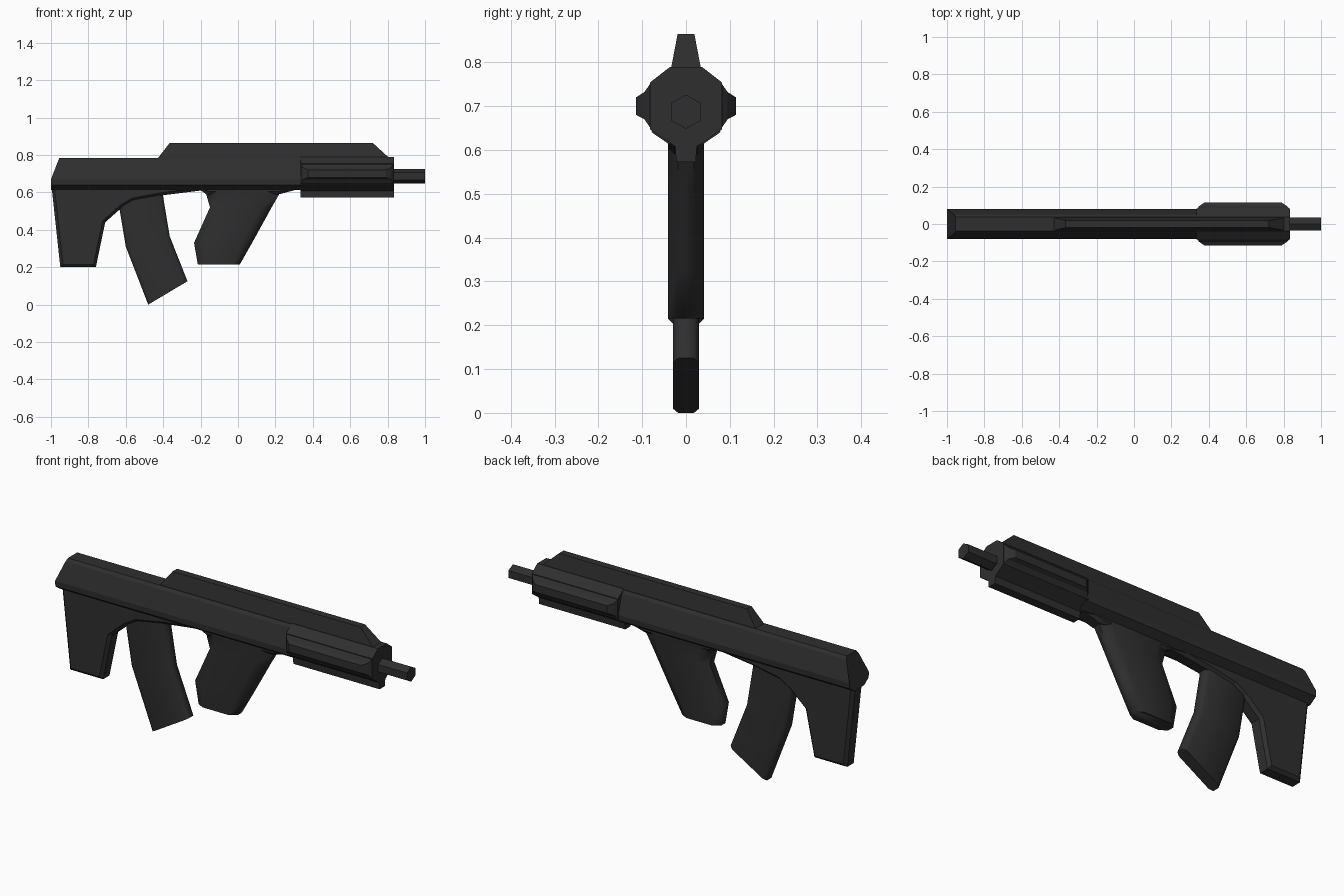
import bpy, bmesh, math

if "Cube" in bpy.data.objects:
    bpy.data.objects.remove(bpy.data.objects["Cube"])

gunmetal = bpy.data.materials.new("dark_gunmetal")
gunmetal.diffuse_color = (0.028, 0.028, 0.028, 1)
gunmetal.use_nodes = True
gunmetal.node_tree.nodes["Principled BSDF"].inputs["Base Color"].default_value = gunmetal.diffuse_color


def finish(name, bm, smooth=None):
    bmesh.ops.recalc_face_normals(bm, faces=bm.faces)
    mesh = bpy.data.meshes.new(name)
    bm.to_mesh(mesh)
    bm.free()
    mesh.materials.append(gunmetal)
    obj = bpy.data.objects.new(name, mesh)
    bpy.context.collection.objects.link(obj)
    if smooth:
        bpy.ops.object.select_all(action='DESELECT')
        obj.select_set(True)
        bpy.context.view_layer.objects.active = obj
        bpy.ops.object.shade_smooth_by_angle(angle=math.radians(smooth))
    return obj


def loft(name, rings, smooth=None):
    """Skin a list of equal-length point rings and cap both ends."""
    bm = bmesh.new()
    rows = [[bm.verts.new(p) for p in ring] for ring in rings]
    n = len(rows[0])
    for a, b in zip(rows, rows[1:]):
        for i in range(n):
            j = (i + 1) % n
            bm.faces.new((a[i], a[j], b[j], b[i]))
    bm.faces.new(rows[0])
    bm.faces.new(rows[-1])
    return finish(name, bm, smooth)


def mirrored(half):
    """Close a right-hand (y, z) half section listed top to bottom."""
    return half + [(-y, z) for y, z in reversed(half)]


def curved_block(name, pairs, w, edge_w, c):
    """Chamfered block following back/front (x, z) edge pairs."""
    rings = []
    for (x0, z0), (x1, z1) in pairs:
        sec = [(0, edge_w), (c, w), (1 - c, w), (1, edge_w)]
        sec += [(t, -y) for t, y in reversed(sec)]
        rings.append([(x0 + (x1 - x0) * t, y, z0 + (z1 - z0) * t) for t, y in sec])
    return loft(name, rings, 65)


# Receiver: faceted section with a sloped rear end
sec = mirrored([(.038, .785), (.05, .77), (.08, .67), (.078, .64), (.04, .614)])
loft("receiver", [[(-1 + max(0, z - .67) * .39, y, z) for y, z in sec],
                  [(.35, y, z) for y, z in sec]])

# Stock and lower housing: side profile with chamfered edges
profile = [(-.997, .65), (-.995, .615), (-.95, .2), (-.76, .2), (-.71, .44),
           (-.62, .52), (-.56, .555), (-.40, .585), (-.2, .61), (-.16, .59),
           (.22, .59), (.34, .622), (.34, .65)]
bm = bmesh.new()
face = bm.faces.new([bm.verts.new((x, -.041, z)) for x, z in profile])
ext = bmesh.ops.extrude_face_region(bm, geom=[face])
bmesh.ops.translate(bm, vec=(0, .082, 0),
                    verts=[v for v in ext["geom"] if isinstance(v, bmesh.types.BMVert)])
rim = [e for e in bm.edges if abs(e.verts[0].co.y - e.verts[1].co.y) < 1e-4]
bmesh.ops.bevel(bm, geom=rim, offset=.015, segments=1, affect='EDGES')
finish("stock", bm)

# Curved magazine and pistol grip
curved_block("magazine", [((-.645, .6), (-.40, .62)), ((-.635, .52), (-.40, .575)),
                          ((-.60, .31), (-.365, .365)), ((-.48, 0), (-.27, .125))],
             .03, .018, .08)
curved_block("grip", [((-.21, .62), (.24, .62)), ((-.17, .59), (.22, .59)),
                      ((-.15, .52), (.18, .52)), ((-.235, .33), (.075, .33)),
                      ((-.215, .215), (.01, .215))], .041, .018, .17)

# Sight rail: tapered section with sloped ends
loft("top_rail", [[(x0, -w, z), (x1, -w, z), (x1, w, z), (x0, w, z)]
                  for x0, x1, w, z in ((-.44, .82, .036, .77), (-.425, .805, .034, .787),
                                       (-.365, .72, .019, .865))])

# Handguard: octagon with a keel underneath
sec = mirrored([(.037, .789), (.082, .754), (.082, .647), (.025, .608), (.022, .572)])
loft("handguard", [[(x, y, z) for y, z in sec] for x in (.335, .833)])

# Raised side panels
for side, s in (("left", 1), ("right", -1)):
    loft("side_panel_" + side,
         [[(x0, s * y, z0), (x1, s * y, z0), (x1, s * y, z1), (x0, s * y, z1)]
          for y, x0, x1, z0, z1 in ((.08, .336, .832, .648, .753),
                                    (.095, .348, .818, .67, .732),
                                    (.114, .375, .79, .68, .72))])

# Hexagonal barrel
loft("barrel", [[(x, .04 * math.sin(i * math.pi / 3), .687 + .039 * math.cos(i * math.pi / 3))
                 for i in range(6)] for x in (.8, 1)])
